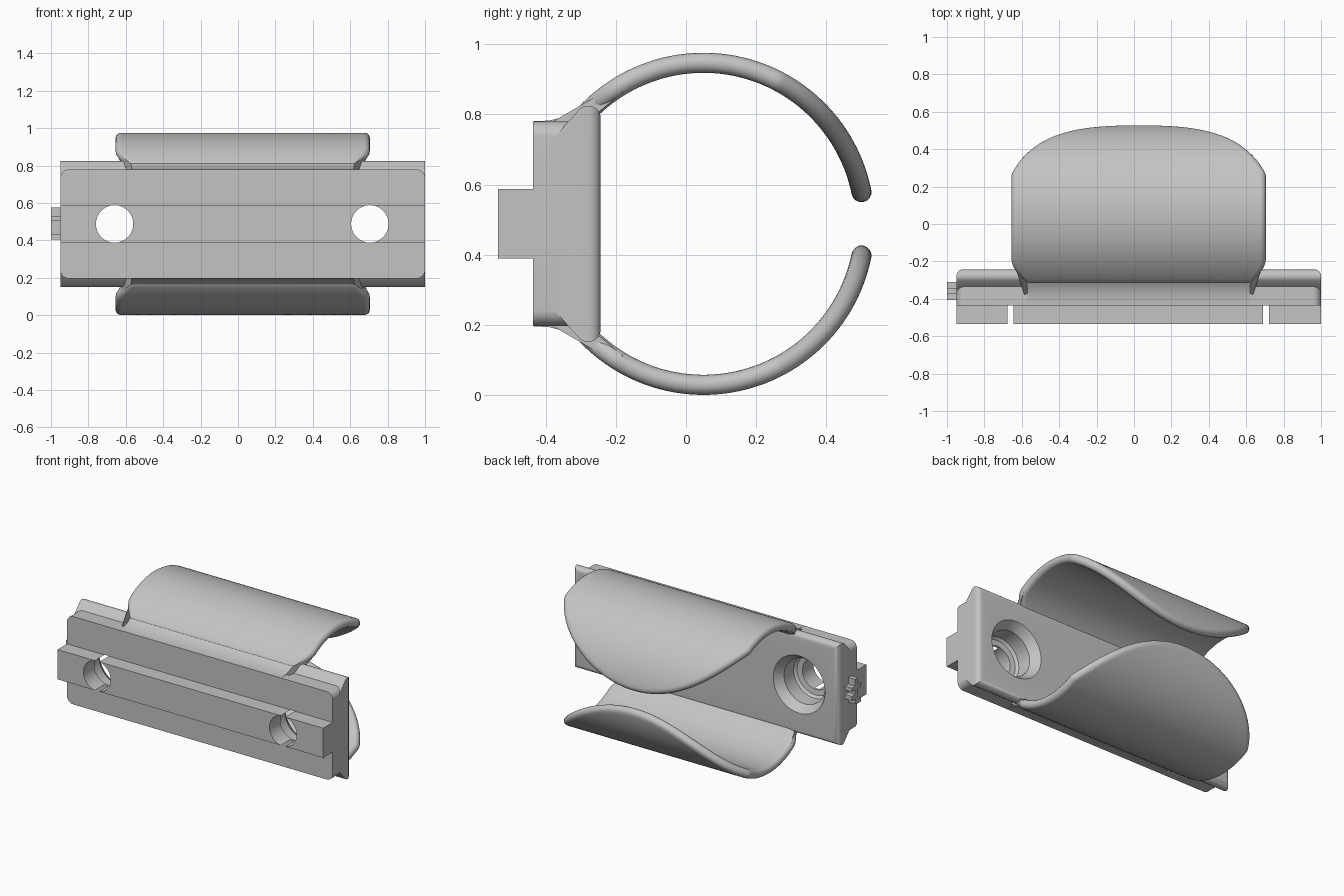
import bpy, bmesh, math
from mathutils import Vector, Matrix

if "Cube" in bpy.data.objects:
    bpy.data.objects.remove(bpy.data.objects["Cube"], do_unlink=True)

CX, CZ = 0.025, 0.4885        # middle of the plate and of the clip
RING_Y, RING_R, TUBE = 0.05, 0.4585, 0.0285

grey = bpy.data.materials.new("plain grey")
grey.use_nodes = True
grey.diffuse_color = (0.55, 0.55, 0.55, 1)
grey.node_tree.nodes["Principled BSDF"].inputs["Base Color"].default_value = (0.55, 0.55, 0.55, 1)


def finish(bm, name):
    bmesh.ops.recalc_face_normals(bm, faces=bm.faces)
    mesh = bpy.data.meshes.new(name)
    bm.to_mesh(mesh)
    bm.free()
    mesh.materials.append(grey)
    obj = bpy.data.objects.new(name, mesh)
    bpy.context.collection.objects.link(obj)
    return obj


def smooth(obj, angle=35):
    bpy.ops.object.select_all(action='DESELECT')
    obj.select_set(True)
    bpy.context.view_layer.objects.active = obj
    bpy.ops.object.shade_smooth_by_angle(angle=math.radians(angle))


def box(bm, x0, x1, y0, y1, z0, z1):
    m = Matrix.Translation(((x0 + x1) / 2, (y0 + y1) / 2, (z0 + z1) / 2))
    m = m @ Matrix.Diagonal((x1 - x0, y1 - y0, z1 - z0, 1))
    return bmesh.ops.create_cube(bm, size=1, matrix=m)["verts"]


def boolean(obj, cutter, operation):
    mod = obj.modifiers.new("cut", 'BOOLEAN')
    mod.operation, mod.solver, mod.object = operation, 'EXACT', cutter
    bpy.ops.object.select_all(action='DESELECT')
    obj.select_set(True)
    bpy.context.view_layer.objects.active = obj
    bpy.ops.object.modifier_apply(modifier=mod.name)
    bpy.data.objects.remove(cutter, do_unlink=True)


# Front slab with rounded corners
bm = bmesh.new()
box(bm, -0.95, 1.0, -0.435, -0.3, 0.197, 0.78)
corners = [e for e in bm.edges if abs((e.verts[0].co - e.verts[1].co).y) > 0.1]
bmesh.ops.bevel(bm, geom=corners, offset=0.045, segments=8, profile=0.5, affect='EDGES')
plate = finish(bm, "mounting_plate")

# Flared back slab, rounded around its back face
bm = bmesh.new()
half = [(-0.37, 0.252), (-0.302, 0.328), (-0.288, 0.336), (-0.243, 0.336)]
profile = [(y, CZ + d) for y, d in half] + [(y, CZ - d) for y, d in reversed(half)]
face = bm.faces.new([bm.verts.new((-0.95, y, z)) for y, z in profile])
ext = bmesh.ops.extrude_face_region(bm, geom=[face])["geom"]
bmesh.ops.translate(bm, vec=(1.95, 0, 0), verts=[v for v in ext if isinstance(v, bmesh.types.BMVert)])
rim = [e for e in bm.edges if all(v.co.y > -0.25 for v in e.verts)]
bmesh.ops.bevel(bm, geom=rim, offset=0.035, segments=7, profile=0.5, affect='EDGES')
boolean(plate, finish(bm, "flared_slab"), 'UNION')

# Rail along the front
bm = bmesh.new()
box(bm, -0.95, 1.0, -0.535, -0.42, 0.39, 0.587)
boolean(plate, finish(bm, "rail"), 'UNION')

# Screw holes with a recessed, chamfered seat at the back
for hx in (CX - 0.685, CX + 0.68):
    bm = bmesh.new()
    steps = [(0.1, -0.6), (0.1, -0.42), (0.135, -0.415), (0.15, -0.4),
             (0.15, -0.3), (0.19, -0.243), (0.19, -0.1)]
    count, rings = 48, []
    for r, y in steps:
        rings.append([bm.verts.new((hx + r * math.cos(2 * math.pi * i / count), y,
                                    CZ + r * math.sin(2 * math.pi * i / count))) for i in range(count)])
    for a, b in zip(rings, rings[1:]):
        for i in range(count):
            j = (i + 1) % count
            bm.faces.new((a[i], a[j], b[j], b[i]))
    bm.faces.new(rings[0])
    bm.faces.new(rings[-1])
    boolean(plate, finish(bm, "hole_cutter"), 'DIFFERENCE')
smooth(plate)


def half_width(y):
    # Full width on the clip, easing in towards the plate
    t = min(max((-0.19 - y) / 0.14, 0), 1)
    return 0.68 - 0.08 * t * t * (3 - 2 * t)


# Curved clip jaw: a sheet with a fully rounded rim
def jaw(name, side):
    bm = bmesh.new()
    nu, nv, arc = 48, 48, 8
    base = math.radians(137)
    mid, normal = {}, {}
    for i in range(nu + 1):
        u = math.sin((2 * i / nu - 1) * math.pi / 2)
        x0 = u * (0.68 - TUBE)
        tip = math.asin((0.09 + 0.75 * x0 * x0) / RING_R)
        for j in range(nv + 1):
            a = tip + (base - tip) * j / nv
            n = Vector((0, math.cos(a), math.sin(a) * side))
            p = Vector((0, RING_Y, CZ)) + n * RING_R
            p.x = CX + u * (half_width(p.y) - TUBE)
            mid[i, j], normal[i, j] = p, n
    outer = {k: bm.verts.new(mid[k] + normal[k] * TUBE) for k in mid}
    inner = {k: bm.verts.new(mid[k] - normal[k] * TUBE) for k in mid}
    for sheet in (outer, inner):
        for i in range(nu):
            for j in range(nv):
                bm.faces.new((sheet[i, j], sheet[i + 1, j], sheet[i + 1, j + 1], sheet[i, j + 1]))
    loop = [(i, 0) for i in range(nu)] + [(nu, j) for j in range(nv)]
    loop += [(i, nv) for i in range(nu, 0, -1)] + [(0, j) for j in range(nv, 0, -1)]
    strips = []
    for q, k in enumerate(loop):
        before, after = mid[loop[q - 1]], mid[loop[(q + 1) % len(loop)]]
        out = (after - before).cross(normal[k]).normalized() * side
        strip = [outer[k]]
        for s in range(1, arc):
            t = math.pi * s / arc
            strip.append(bm.verts.new(mid[k] + (normal[k] * math.cos(t) - out * -math.sin(t)) * TUBE))
        strips.append(strip + [inner[k]])
    # Outward test on the tip edge, so the rim always bulges away from the sheet
    middle = strips[nu // 2][arc // 2]
    if middle.co.y < mid[nu // 2, 0].y and abs(middle.co.z - CZ) > abs(mid[nu // 2, 0].z - CZ):
        for k, strip in zip(loop, strips):
            for v in strip[1:-1]:
                off = v.co - mid[k]
                along = normal[k] * off.dot(normal[k])
                v.co = mid[k] + along - (off - along)
    for q in range(len(strips)):
        a, b = strips[q], strips[(q + 1) % len(strips)]
        for s in range(arc):
            bm.faces.new((a[s], b[s], b[s + 1], a[s + 1]))
    smooth(finish(bm, name), 50)


# Blend between jaw and plate, swept across the jaw's width
def neck(name, side):
    bm = bmesh.new()
    top = [(-0.433, 0.292), (-0.39, 0.294), (-0.35, 0.304), (-0.31, 0.324),
           (-0.27, 0.354), (-0.23, 0.381), (-0.18, 0.407)]
    low = [(-0.18, 0.375), (-0.24, 0.325), (-0.33, 0.26), (-0.433, 0.26)]
    ends = [[bm.verts.new((CX + s * (half_width(y) - 0.006), y, CZ + side * d)) for y, d in top + low]
            for s in (-1, 1)]
    for e in ends:
        bm.faces.new(e)
    for i in range(len(ends[0])):
        j = (i + 1) % len(ends[0])
        bm.faces.new((ends[0][i], ends[0][j], ends[1][j], ends[1][i]))
    smooth(finish(bm, name))


for label, side in (("upper", 1), ("lower", -1)):
    jaw(label + "_jaw", side)
    neck(label + "_neck", side)

# Small ridged catch on the right end
bm = bmesh.new()
for y0, y1, z0, z1 in ((-0.375, -0.345, 0.41, 0.575), (-0.405, -0.31, 0.505, 0.53),
                       (-0.405, -0.36, 0.405, 0.435), (-0.35, -0.31, 0.445, 0.475)):
    box(bm, -1.0, -0.94, y0, y1, z0, z1)
finish(bm, "end_catch")
